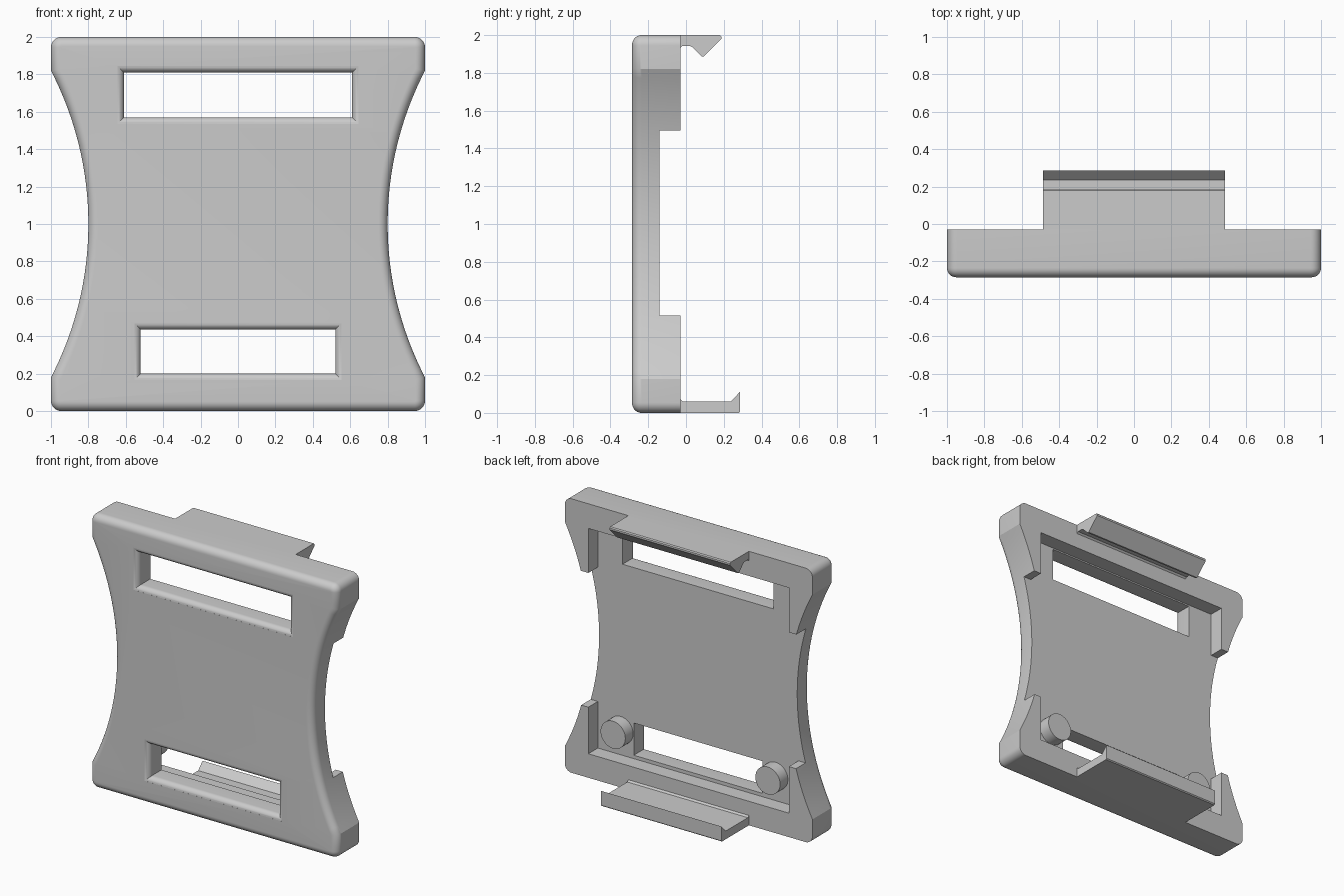
import bpy
import bmesh
from math import sin, cos, pi, sqrt, asin, radians
from mathutils import Vector

if "Cube" in bpy.data.objects:
    bpy.data.objects.remove(bpy.data.objects["Cube"], do_unlink=True)

GREY = (0.6, 0.6, 0.6, 1.0)
grey = bpy.data.materials.new("plain grey plastic")
grey.use_nodes = True
grey.diffuse_color = GREY
grey.node_tree.nodes["Principled BSDF"].inputs["Base Color"].default_value = GREY

FRONT, FLOOR, BACK = -0.285, -0.14, -0.03


def loft(name, rings):
    """Closed solid through rings of 3D points, capped at both ends."""
    bm = bmesh.new()
    loops = [[bm.verts.new(p) for p in ring] for ring in rings]
    n = len(loops[0])
    for a, b in zip(loops, loops[1:]):
        for i in range(n):
            j = (i + 1) % n
            bm.faces.new((a[i], a[j], b[j], b[i]))
    bm.faces.new(loops[0][::-1])
    bm.faces.new(loops[-1])
    bmesh.ops.recalc_face_normals(bm, faces=bm.faces)
    mesh = bpy.data.meshes.new(name)
    bm.to_mesh(mesh)
    bm.free()
    ob = bpy.data.objects.new(name, mesh)
    bpy.context.collection.objects.link(ob)
    mesh.materials.append(grey)
    return ob


def rect(x, z0, z1, y, grow=0.0):
    x, z0, z1 = x + grow, z0 - grow, z1 + grow
    return [(-x, y, z0), (x, y, z0), (x, y, z1), (-x, y, z1)]


def inset(points, d):
    """Mitred inset of a counter-clockwise outline."""
    out = []
    for i, p in enumerate(points):
        e1 = (p - points[i - 1]).normalized()
        e2 = (points[(i + 1) % len(points)] - p).normalized()
        n1, n2 = Vector((-e1.y, e1.x)), Vector((-e2.y, e2.x))
        out.append(p + (n1 + n2) * d / (1 + n1.dot(n2)))
    return out


def cut(ob, cutter):
    cutter.hide_render = True
    mod = ob.modifiers.new("cut", 'BOOLEAN')
    mod.operation = 'DIFFERENCE'
    mod.solver = 'EXACT'
    mod.object = cutter
    bpy.context.view_layer.objects.active = ob
    bpy.ops.object.modifier_apply(modifier=mod.name)
    bpy.data.objects.remove(cutter, do_unlink=True)


def smooth(ob):
    bpy.ops.object.select_all(action='DESELECT')
    ob.select_set(True)
    bpy.context.view_layer.objects.active = ob
    bpy.ops.object.shade_smooth_by_angle(angle=radians(26))


# Waisted outline: one quadrant, then mirrored both ways
WAIST, SHOULDER, CORNER = 0.8, 0.82, 0.055
sag = 1 - WAIST
radius = (SHOULDER ** 2 + sag ** 2) / (2 * sag)
span = asin(SHOULDER / radius)
quad = []
for i in range(17):
    a = span * i / 16
    quad.append((WAIST + radius - radius * cos(a), radius * sin(a)))
for i in range(9):
    a = pi / 2 * i / 8
    quad.append((1 - CORNER + CORNER * cos(a), 1 - CORNER + CORNER * sin(a)))
outline = (quad + [(-x, z) for x, z in reversed(quad)]
           + [(-x, -z) for x, z in quad[1:]]
           + [(x, -z) for x, z in reversed(quad[1:])])
outline = [Vector(p) for p in outline]

# Body with a rounded front edge
ROUND = 0.05
rings = [[(p.x, BACK, p.y + 1) for p in outline]]
for i in range(9):
    a = pi / 2 * i / 8
    y = FRONT + ROUND * (1 - sin(a))
    rings.append([(p.x, y, p.y + 1)
                  for p in inset(outline, ROUND * (1 - cos(a)))])
body = loft("buckle_plate", rings)

# Back pocket, then the open sides between the corner posts
for name, x, z0, z1 in (("pocket_cutter", 0.81, 0.175, 1.82),
                        ("side_cutter", 1.3, 0.515, 1.495)):
    cut(body, loft(name, [rect(x, z0, z1, FLOOR), rect(x, z0, z1, 0.2)]))

# Strap slots with rounded front lips
LIP = 0.04
for x, z0, z1 in ((0.61, 1.57, 1.81), (0.52, 0.2, 0.435)):
    steps = [0.15 + (pi / 2 - 0.15) * i / 7 for i in range(8)]
    rings = [rect(x, z0, z1, FRONT - 0.05, LIP * (1 - sin(steps[0])))]
    rings += [rect(x, z0, z1, FRONT + LIP * (1 - cos(t)), LIP * (1 - sin(t)))
              for t in steps]
    rings.append(rect(x, z0, z1, 0.1))
    cut(body, loft("slot_cutter", rings))
smooth(body)

# Snap hooks, extruded across the width from side profiles (y, z)
HOOK = 0.487
hooks = {
    "top_hook": [(-0.04, 2), (0.18, 2), (0.187, 1.993), (0.187, 1.98),
                 (0.095, 1.888), (0.083, 1.888), (0.035, 1.936),
                 (0.02, 1.943), (-0.018, 1.943), (BACK, 1.932), (-0.04, 1.932)],
    "bottom_hook": [(-0.04, 0), (0.28, 0), (0.287, 0.007), (0.287, 0.112),
                    (0.236, 0.06), (-0.018, 0.06), (BACK, 0.072), (-0.04, 0.072)],
}
for name, profile in hooks.items():
    loft(name, [[(x, y, z) for y, z in profile] for x in (-HOOK, HOOK)])

# Locating pegs on the pocket floor
for side, name in ((1, "left_peg"), (-1, "right_peg")):
    circle = [(0.625 * side + 0.1 * cos(2 * pi * i / 40),
               0.355 + 0.1 * sin(2 * pi * i / 40)) for i in range(40)]
    smooth(loft(name, [[(x, y, z) for x, z in circle]
                       for y in (FLOOR - 0.01, -0.05)]))
